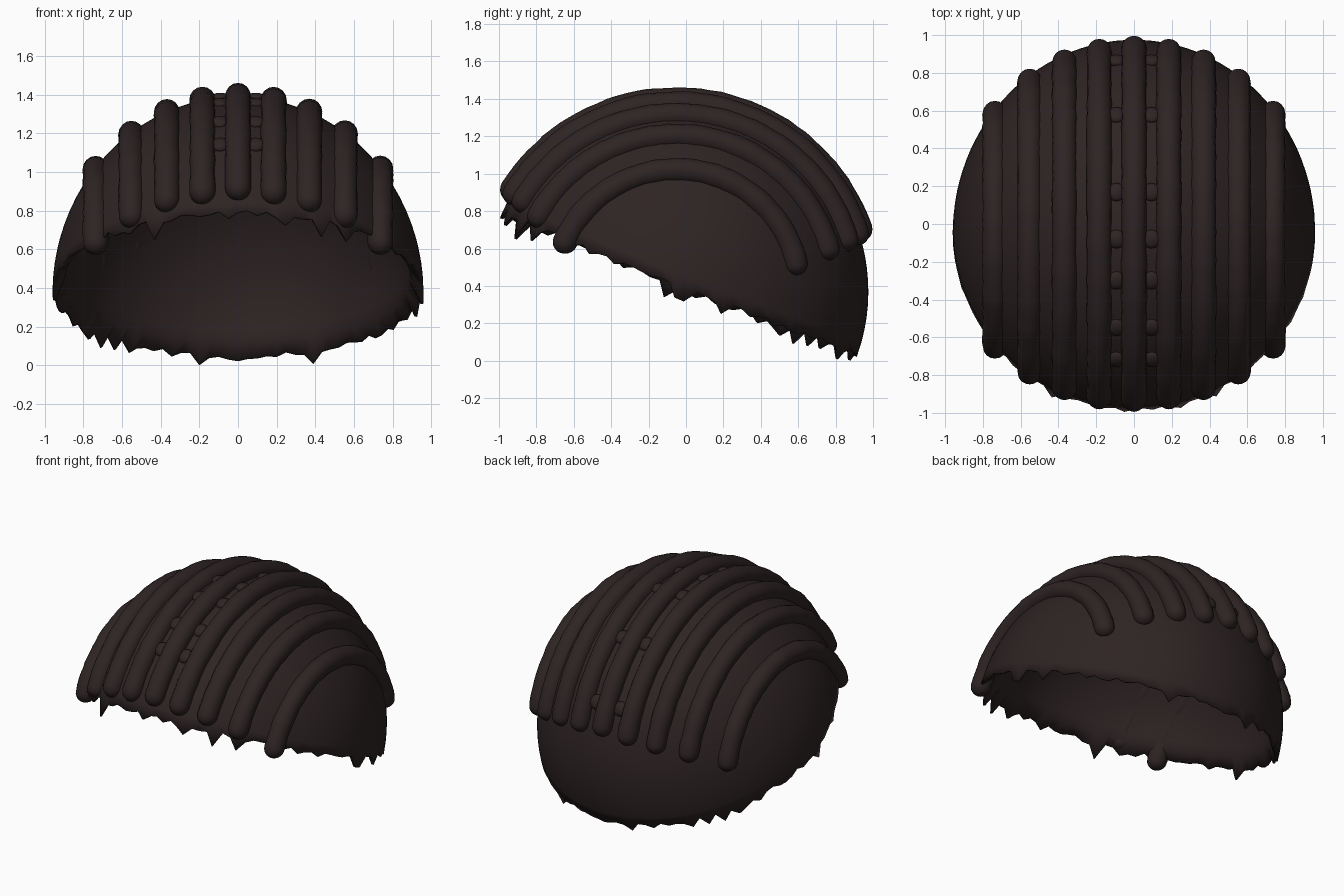
import bpy, bmesh, math, random
from mathutils import Vector, Matrix

random.seed(4)
cube = bpy.data.objects.get("Cube")
if cube:
    bpy.data.objects.remove(cube)

CENTER = Vector((0, -0.05, 0.37))
RADII = Vector((0.96, 1.025, 1.02))
TILT = Matrix.Rotation(math.radians(-20), 3, 'X')

hair = bpy.data.materials.new("dark brown hair")
hair.use_nodes = True
color = (0.027, 0.017, 0.017, 1)
hair.diffuse_color = color
bsdf = hair.node_tree.nodes["Principled BSDF"]
bsdf.inputs["Base Color"].default_value = color
bsdf.inputs["Roughness"].default_value = 0.8


def finish(bm, name):
    bmesh.ops.recalc_face_normals(bm, faces=bm.faces)
    for f in bm.faces:
        f.smooth = True
    mesh = bpy.data.meshes.new(name)
    bm.to_mesh(mesh)
    bm.free()
    mesh.materials.append(hair)
    obj = bpy.data.objects.new(name, mesh)
    bpy.context.collection.objects.link(obj)


def bridge(bm, a, b):
    n = len(a)
    for i in range(n):
        bm.faces.new((a[i], a[(i + 1) % n], b[(i + 1) % n], b[i]))


def fan(bm, tip, ring):
    for i in range(len(ring)):
        bm.faces.new((tip, ring[i], ring[(i + 1) % len(ring)]))


def on_dome(angle, elevation):
    c = math.cos(elevation)
    u = TILT @ Vector((c * math.cos(angle), c * math.sin(angle), math.sin(elevation)))
    return CENTER + u * RADII


# Hair cap: tilted open dome with a ragged hairline and an inner lining
SEGS, RINGS, LINING = 120, 24, 0.935
layout = []
for r in range(1, RINGS + 1):
    row = []
    for s in range(SEGS):
        a = math.tau * s / SEGS
        front = max(0, -math.sin(a))
        e = math.pi / 2 + (0.02 + 0.06 * front - math.pi / 2) * r / RINGS
        if r == RINGS:
            e += random.uniform(-0.02, 0.015)
            if random.random() < 0.15:
                e -= random.uniform(0.03, 0.06 + 0.04 * front)
        p = on_dome(a, e)
        p.z = max(p.z, 0)
        row.append(p)
    layout.append(row)

bm = bmesh.new()
rims = []
for scale in (1, LINING):
    rings = []
    for r, row in enumerate(layout):
        # the lining closes up against the outside along the hairline
        k = 0.985 if scale < 1 and r == RINGS - 1 else scale
        rings.append([bm.verts.new(CENTER + (p - CENTER) * k) for p in row])
    pole = on_dome(0, math.pi / 2)
    fan(bm, bm.verts.new(CENTER + (pole - CENTER) * scale), rings[0])
    for a, b in zip(rings, rings[1:]):
        bridge(bm, a, b)
    rims.append(rings[-1])
bridge(bm, *rims)
finish(bm, "hair_cap")


def braid_point(x, angle, lift):
    k = math.sqrt(1 - (x / RADII.x) ** 2)
    radial = Vector((0, math.cos(angle), math.sin(angle)))
    arc = Vector((x, 1.03 * k * radial.y, 1.02 * k * radial.z))
    return CENTER + arc + radial * lift, radial


def braid(name, x, front_z, back_z):
    """Rounded tube that follows the dome from the front tip to the back tip."""
    lift = 0.006 - 0.018 * abs(x)
    reach = 1.03 * math.sqrt(1 - (x / RADII.x) ** 2)
    start = math.asin((back_z - CENTER.z) / reach)
    end = math.pi - math.asin((front_z - CENTER.z) / reach)
    length = (end - start) * reach
    cap = 0.066
    stations = [cap * (1 - math.cos(t * math.pi / 10)) for t in range(1, 5)]
    inner = [cap + (length - 2 * cap) * i / 44 for i in range(45)]
    stations = stations + inner + [length - d for d in reversed(stations)]
    bm = bmesh.new()
    loops = []
    for d in stations:
        edge = min(d, length - d, cap)
        size = math.sqrt(max(0, cap ** 2 - (cap - edge) ** 2))
        if edge == cap:
            size *= random.uniform(0.96, 1.04)
        p, radial = braid_point(x, start + d / reach, lift)
        loops.append([bm.verts.new(p + size * (Vector((math.cos(t), 0, 0)) + radial * math.sin(t)))
                      for t in (math.tau * i / 16 for i in range(16))])
    for a, b in zip(loops, loops[1:]):
        bridge(bm, a, b)
    fan(bm, bm.verts.new(braid_point(x, start, lift)[0]), loops[0])
    fan(bm, bm.verts.new(braid_point(x, end, lift)[0]), loops[-1])
    finish(bm, name)


# Braided rows, mirrored either side of the middle one
FRONT = [0.86, 0.84, 0.80, 0.72, 0.58]
BACK = [0.64, 0.62, 0.59, 0.54, 0.46]
for i, (fz, bz) in enumerate(zip(FRONT, BACK)):
    x = 0.184 * i
    if i == 0:
        braid("middle_braid", x, fz, bz)
    else:
        braid(f"left_braid_{i}", x, fz, bz)
        braid(f"right_braid_{i}", -x, fz, bz)

# Low strands that bridge the gaps beside the middle braid
for side, label in ((1, "left"), (-1, "right")):
    bm = bmesh.new()
    for y in (0.87, 0.58, 0.17, -0.08, -0.3, -0.55, -0.72):
        p, radial = braid_point(0.092 * side, math.acos((y - CENTER.y) / 1.03), 0)
        turn = Vector((0, 0, 1)).rotation_difference(radial).to_matrix().to_4x4()
        bmesh.ops.create_uvsphere(
            bm, u_segments=12, v_segments=8, radius=1,
            matrix=Matrix.Translation(p) @ turn @ Matrix.Diagonal((0.05, 0.05, 0.025, 1)))
    finish(bm, f"{label}_strands")
